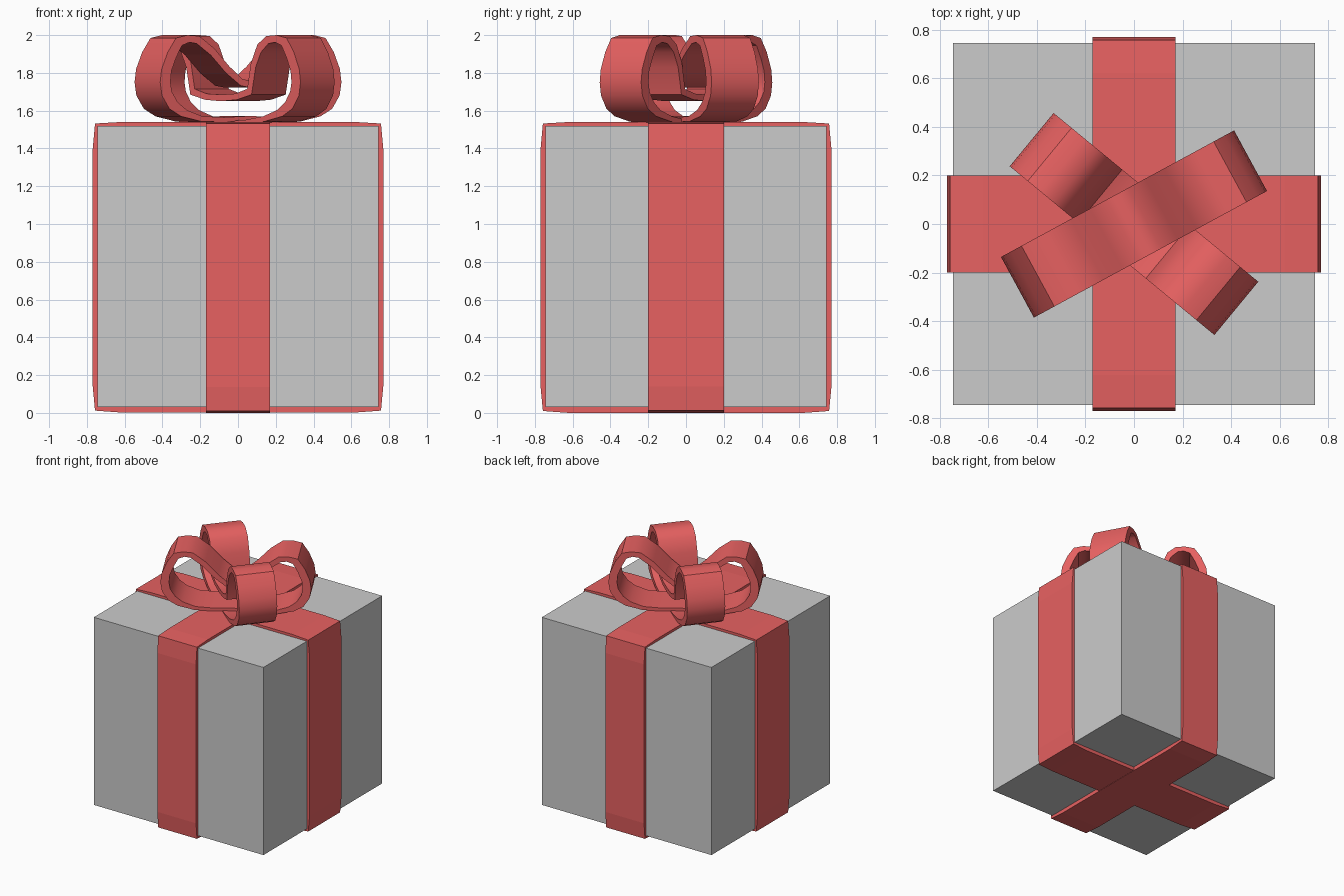
import bpy, bmesh
from math import radians, cos, sin

if "Cube" in bpy.data.objects:
    bpy.data.objects.remove(bpy.data.objects["Cube"])

red = bpy.data.materials.new("ribbon_red")
red.diffuse_color = (0.8, 0.12, 0.12, 1)
red.use_nodes = True
red.node_tree.nodes["Principled BSDF"].inputs["Base Color"].default_value = red.diffuse_color


def ribbon(name, outer, inner, width, angle, smooth):
    """Closed strip: outer/inner (u, z) loops of equal count, swept across its width."""
    bm = bmesh.new()
    ca, sa = cos(radians(angle)), sin(radians(angle))

    def ring(loop, v):
        return [bm.verts.new((u * ca - v * sa, u * sa + v * ca, z)) for u, z in loop]
    h = width / 2
    rings = [ring(outer, -h), ring(outer, h), ring(inner, h), ring(inner, -h)]
    n = len(outer)
    for k in range(4):
        a, b = rings[k], rings[(k + 1) % 4]
        for i in range(n):
            j = (i + 1) % n
            bm.faces.new((a[i], a[j], b[j], b[i]))
    bmesh.ops.recalc_face_normals(bm, faces=bm.faces)
    me = bpy.data.meshes.new(name)
    bm.to_mesh(me)
    bm.free()
    me.materials.append(red)
    ob = bpy.data.objects.new(name, me)
    bpy.context.collection.objects.link(ob)
    if smooth:
        bpy.ops.object.select_all(action='DESELECT')
        ob.select_set(True)
        bpy.context.view_layer.objects.active = ob
        bpy.ops.object.shade_smooth_by_angle(angle=radians(40))
    return ob


def mirrored(half):
    """Right half from top centre to bottom centre, completed on the left."""
    return half + [(-u, z) for u, z in reversed(half[1:-1])]


# box
bpy.ops.mesh.primitive_cube_add(size=1, location=(0, 0, 0.775))
box = bpy.context.object
box.name = "gift_box"
box.scale = (1.49, 1.49, 1.49)

# wrapped bands, slightly eased towards the corners
band_out = mirrored([(0, 1.54), (0.62, 1.54), (0.757, 1.532), (0.769, 1.40),
                     (0.769, 0.14), (0.757, 0.012), (0.62, 0.002), (0, 0.002)])
band_in = mirrored([(0, 1.51), (0.62, 1.51), (0.74, 1.51), (0.74, 1.40),
                    (0.74, 0.14), (0.74, 0.035), (0.62, 0.035), (0, 0.035)])
ribbon("band_side_to_side", band_out, band_in, 0.40, 0, False)
ribbon("band_front_to_back", [(u * 1.001, z if z > 1 else z - 0.002) for u, z in band_out],
       band_in, 0.34, 90, False)

# bow: shared end curve, different dips in the middle
end_out = [(0.31, 1.995), (0.38, 2.0), (0.45, 1.985), (0.50, 1.91), (0.537, 1.82),
           (0.546, 1.75), (0.535, 1.68), (0.49, 1.61), (0.42, 1.57), (0.30, 1.543)]
end_in = [(0.325, 1.955), (0.37, 1.962), (0.415, 1.945), (0.45, 1.88), (0.478, 1.81),
          (0.484, 1.75), (0.475, 1.70), (0.44, 1.645), (0.385, 1.603), (0.29, 1.57)]

ribbon("bow_upper_loops",
       mirrored([(0, 1.757), (0.05, 1.767), (0.13, 1.835), (0.22, 1.93)] + end_out
                + [(0.16, 1.54), (0, 1.55)]),
       mirrored([(0, 1.722), (0.06, 1.732), (0.15, 1.80), (0.24, 1.893)] + end_in
                + [(0.16, 1.565), (0, 1.572)]),
       0.284, 28.5, True)

ribbon("bow_lower_loops",
       mirrored([(0, 1.685), (0.10, 1.69), (0.18, 1.715), (0.205, 1.85), (0.25, 1.95)] + end_out
                + [(0.16, 1.525), (0, 1.522)]),
       mirrored([(0, 1.65), (0.11, 1.658), (0.21, 1.685), (0.238, 1.83), (0.275, 1.91)] + end_in
                + [(0.16, 1.55), (0, 1.547)]),
       0.284, 140.5, True)
